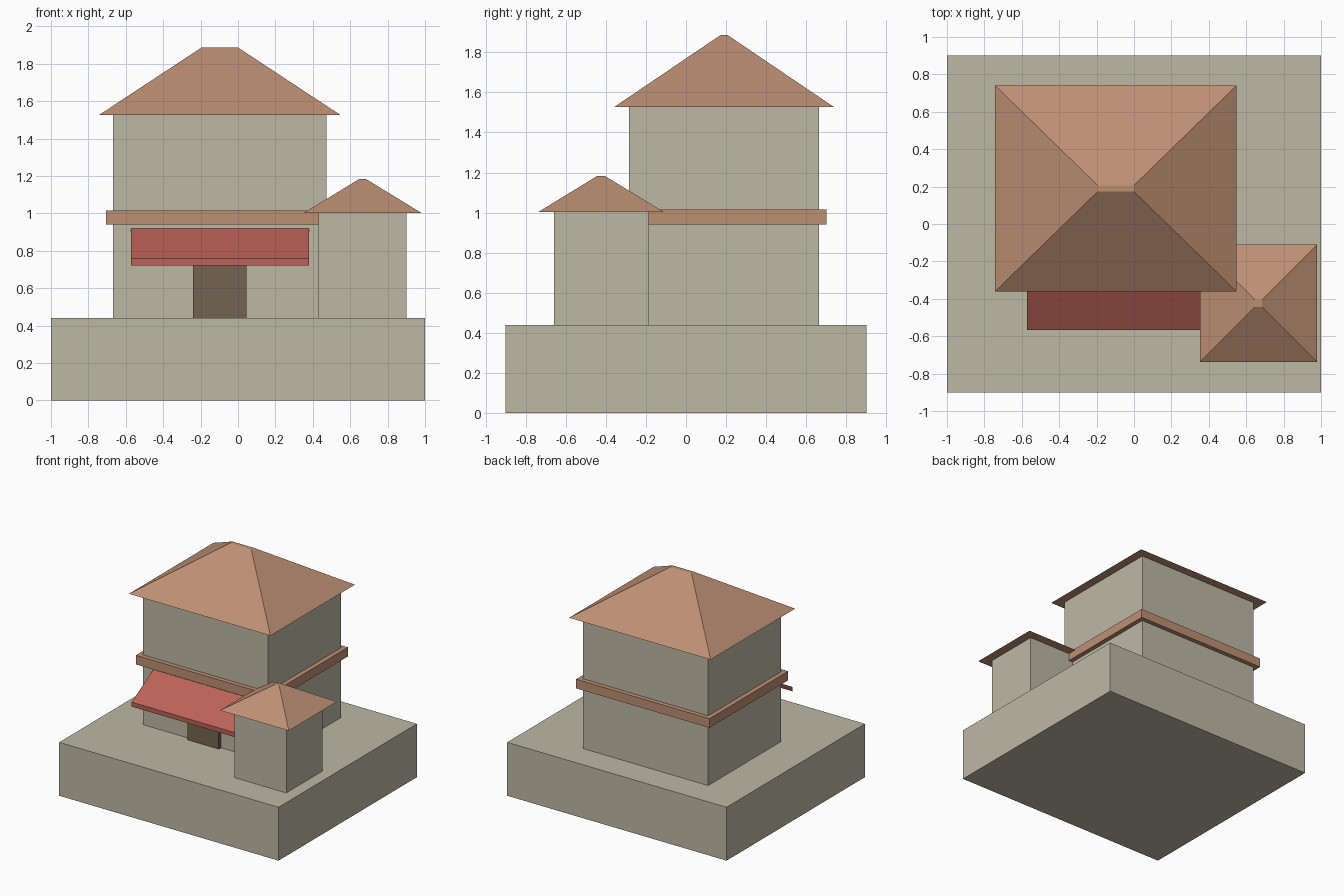
import bpy

if "Cube" in bpy.data.objects:
    bpy.data.objects.remove(bpy.data.objects["Cube"])


def material(name, rgb):
    lin = [((c / 255 + 0.055) / 1.055) ** 2.4 for c in rgb]
    m = bpy.data.materials.new(name)
    m.diffuse_color = (*lin, 1)
    m.use_nodes = True
    m.node_tree.nodes["Principled BSDF"].inputs["Base Color"].default_value = m.diffuse_color
    return m


STONE = material("pale stone", (190, 184, 165))
TILE = material("clay tile", (190, 144, 116))
CLOTH = material("red cloth", (188, 98, 88))
WOOD = material("dark wood", (116, 100, 81))


def loft(name, bottom, top, mat):
    """Join two four-sided loops into a closed solid."""
    faces = [(3, 2, 1, 0), (4, 5, 6, 7)]
    faces += [(i, (i + 1) % 4, (i + 1) % 4 + 4, i + 4) for i in range(4)]
    mesh = bpy.data.meshes.new(name)
    mesh.from_pydata(bottom + top, [], faces)
    mesh.materials.append(mat)
    ob = bpy.data.objects.new(name, mesh)
    bpy.context.collection.objects.link(ob)
    return ob


def rect(cx, cy, hx, hy, z):
    return [(cx + sx * hx, cy + sy * hy, z)
            for sx, sy in ((-1, -1), (1, -1), (1, 1), (-1, 1))]


def block(name, cx, cy, hx, hy, z0, z1, mat):
    return loft(name, rect(cx, cy, hx, hy, z0), rect(cx, cy, hx, hy, z1), mat)


def hip_roof(name, cx, cy, hx, hy, tx, ty, z0, z1):
    return loft(name, rect(cx, cy, hx, hy, z0), rect(cx, cy, tx, ty, z1), TILE)


MX, MY = -0.0975, 0.19     # main house centre
TX, TY = 0.666, -0.424     # side tower centre

# Plinth
block("plinth", 0, 0, 1.0, 0.9, 0, 0.44, STONE)

# Main house
block("main_walls", MX, MY, 0.57, 0.475, 0.44, 1.526, STONE)
block("storey_band", MX, MY, 0.608, 0.512, 0.94, 1.015, TILE)
hip_roof("main_roof", MX, MY, 0.645, 0.55, 0.097, 0.0165, 1.526, 1.887)

# Side tower
block("tower_walls", TX, TY, 0.236, 0.236, 0.44, 1.003, STONE)
hip_roof("tower_roof", TX, TY, 0.3135, 0.3135, 0.019, 0.019, 1.003, 1.183)

# Door, slightly proud of the wall
block("door", MX, -0.285, 0.1425, 0.03, 0.44, 0.76, WOOD)

# Sloping awning slab over the door
x0, x1, wall_y, lip_y = -0.573, 0.38, -0.285, -0.566


def slope(drop):
    lo, hi = 0.758 - drop, 0.918 - drop
    return [(x0, lip_y, lo), (x1, lip_y, lo), (x1, wall_y, hi), (x0, wall_y, hi)]


loft("awning", slope(0.037), slope(0), CLOTH)
